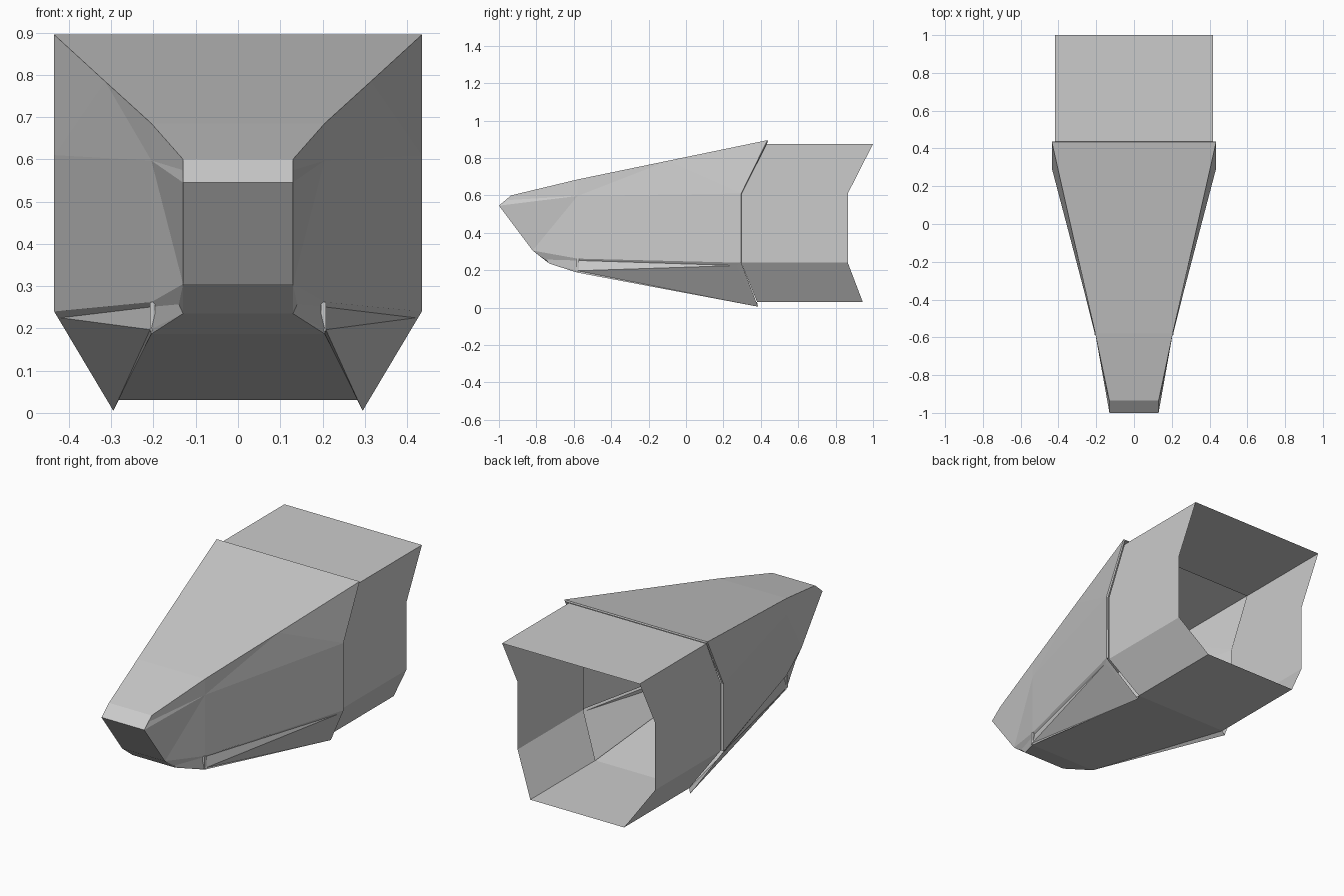
import bpy
import bmesh
from mathutils import Vector

cube = bpy.data.objects.get("Cube")
if cube:
    bpy.data.objects.remove(cube, do_unlink=True)

grey = bpy.data.materials.new("hull grey")
grey.use_nodes = True
colour = (0.6, 0.6, 0.6, 1)
grey.diffuse_color = colour
grey.node_tree.nodes["Principled BSDF"].inputs["Base Color"].default_value = colour

# Named hull corners on the left (+x) side
P = {
    # rear ring of the front hull
    "roof_back": (0.435, 0.435, 0.895), "side_back": (0.435, 0.295, 0.61),
    "sill_back": (0.435, 0.295, 0.24), "sill_inner": (0.42, 0.27, 0.225),
    "keel_tip": (0.295, 0.385, 0.005), "floor_back": (0.285, 0.38, 0.03),
    # middle ring
    "crease": (0.315, -0.097, 0.785), "roof_mid": (0.205, -0.58, 0.685),
    "side_mid": (0.205, -0.58, 0.597), "sill_mid": (0.205, -0.58, 0.262),
    "slot_top": (0.195, -0.58, 0.252), "slot_low": (0.208, -0.58, 0.197),
    "floor_mid": (0.205, -0.58, 0.187),
    # nose
    "roof_nose": (0.13, -0.935, 0.60), "ledge": (0.132, -0.95, 0.575),
    "tip": (0.13, -1.0, 0.545), "chin": (0.13, -0.82, 0.305),
    "chin_slot": (0.14, -0.75, 0.257), "chin_low": (0.13, -0.73, 0.235),
    # rear hull
    "r_top0": (0.418, 0.42, 0.875), "r_mid0": (0.418, 0.295, 0.61),
    "r_sill0": (0.418, 0.295, 0.24),
    "r_top1": (0.418, 1.0, 0.875), "r_mid1": (0.418, 0.865, 0.61),
    "r_sill1": (0.418, 0.865, 0.24), "r_floor1": (0.285, 0.945, 0.03),
}


def build(name, side_faces=(), spans=(), thickness=0):
    """Mirror side faces to both sides; spans are edges bridged across x = 0."""
    bm = bmesh.new()
    cache = {}

    def vert(key, sign):
        if (key, sign) not in cache:
            x, y, z = P[key]
            cache[key, sign] = bm.verts.new((x * sign, y, z))
        return cache[key, sign]

    for sign in (1, -1):
        for face in side_faces:
            bm.faces.new([vert(k, sign) for k in face.split()])
    for span in spans:
        a, b = span.split()
        bm.faces.new([vert(a, 1), vert(b, 1), vert(b, -1), vert(a, -1)])
    # turn every panel away from the hull's centre line
    for f in bm.faces:
        f.normal_update()
        c = f.calc_center_median()
        core = Vector((0, max(c.y, -0.75), 0.43))
        if f.normal.dot(c - core) < 0:
            f.normal_flip()
    mesh = bpy.data.meshes.new(name)
    bm.to_mesh(mesh)
    bm.free()
    mesh.materials.append(grey)
    obj = bpy.data.objects.new(name, mesh)
    bpy.context.collection.objects.link(obj)
    if thickness:
        mod = obj.modifiers.new("skin", "SOLIDIFY")
        mod.thickness = thickness
        mod.offset = -1
    return obj


# Tapered front skin with roof, sides and blunt nose
build("front_skin", [
    "crease roof_back side_back", "crease side_back side_mid",
    "crease side_mid roof_mid", "side_mid side_back sill_back sill_mid",
    "roof_mid side_mid ledge roof_nose", "side_mid ledge tip",
    "side_mid tip chin", "side_mid chin sill_mid", "roof_nose ledge tip",
], ["roof_back crease", "crease roof_mid", "roof_mid roof_nose",
    "roof_nose tip", "tip chin"], 0.01)

# Floor from the chin back to the joint
build("front_floor", [], ["chin chin_low", "chin_low floor_mid", "floor_mid floor_back"])

# Recessed lower flanks under the sills
build("lower_flank", [
    "sill_back sill_mid slot_top sill_inner", "sill_inner slot_top slot_low",
    "sill_inner slot_low keel_tip", "sill_back sill_inner keel_tip",
    "slot_low floor_mid floor_back keel_tip",
])

# Chin recess closing the nose underneath
build("chin_recess", [
    "chin chin_slot slot_top sill_mid", "chin_slot chin_low slot_low slot_top",
    "chin chin_low chin_slot", "chin_low floor_mid slot_low",
])

# Open rear section, a thin straight tube
build("rear_hull", [
    "r_top0 r_top1 r_mid1 r_mid0", "r_mid0 r_mid1 r_sill1 r_sill0",
    "r_sill0 r_sill1 r_floor1 floor_back",
], ["r_top0 r_top1", "floor_back r_floor1"])

# Small upright ribs where the flank and chin recess meet
for sign, name in ((1, "left_rib"), (-1, "right_rib")):
    bpy.ops.mesh.primitive_cube_add(size=1, location=(sign * 0.202, -0.58, 0.228))
    rib = bpy.context.object
    rib.name = name
    rib.scale = (0.012, 0.016, 0.068)
    rib.data.materials.append(grey)
